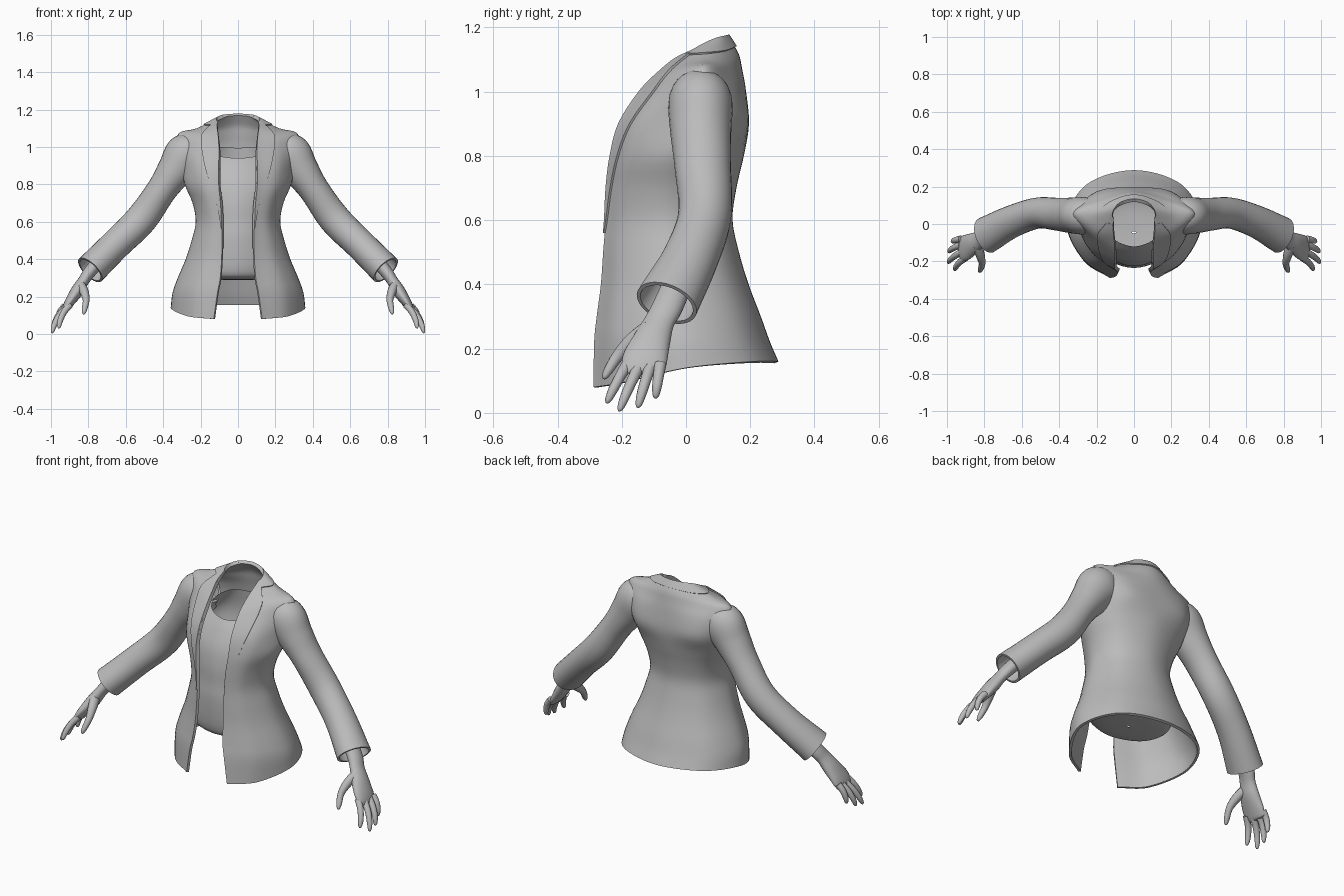
import bpy, bmesh, math
from mathutils import Vector as V

if "Cube" in bpy.data.objects:
    bpy.data.objects.remove(bpy.data.objects["Cube"])

grey = bpy.data.materials.new("plain grey")
grey.diffuse_color = (0.5, 0.5, 0.5, 1)
grey.use_nodes = True
grey.node_tree.nodes["Principled BSDF"].inputs["Base Color"].default_value = grey.diffuse_color


def cr(a, b, c, d, t):
    return 0.5 * (2 * b + (c - a) * t + (2 * a - 5 * b + 4 * c - d) * t * t
                  + (3 * b - a - 3 * c + d) * t ** 3)


def spline(p, s, first=None, last=None):
    i = max(0, min(int(s), len(p) - 2))
    a = p[i - 1] if i else (first or 2 * p[0] - p[1])
    d = p[i + 2] if i + 2 < len(p) else (last or 2 * p[-1] - p[-2])
    return cr(a, p[i], p[i + 1], d, s - i)


def finish(name, bm, thick=0.0):
    me = bpy.data.meshes.new(name)
    bm.to_mesh(me)
    bm.free()
    me.materials.append(grey)
    ob = bpy.data.objects.new(name, me)
    bpy.context.collection.objects.link(ob)
    for f in me.polygons:
        f.use_smooth = True
    m = ob.modifiers.new("mirror", 'MIRROR')
    m.use_clip = True
    m.merge_threshold = 0.0005
    if thick:
        s = ob.modifiers.new("cloth", 'SOLIDIFY')
        s.thickness = thick
        s.offset = -1
    bpy.ops.object.select_all(action='DESELECT')
    ob.select_set(True)
    bpy.context.view_layer.objects.active = ob
    bpy.ops.object.convert(target='MESH')
    bpy.ops.object.shade_smooth_by_angle(angle=math.radians(50))
    return ob


# half section from front edge round to the centre back
def section(z, g, w, yf, yb):
    zs = z if isinstance(z, tuple) else (z,) * 5
    c = (yf + yb) / 2
    xs = (g, 0.75 * w, w, 0.72 * w, 0)
    ys = (yf, c + (yf - c) * 0.68, c, c + (yb - c) * 0.72, yb)
    return [V(p) for p in zip(xs, ys, zs)]


def point(rows, u, v):
    p = [spline([r[k] for r in rows], v) for k in range(5)]

    def flip(q):
        return V((-q.x, q.y, q.z))
    return spline(p, u, flip(p[1]) if abs(p[0].x) < 1e-5 else None, flip(p[3]))


def sheet(name, rows, u_end, v0, v1, nu, nv, lift=0.0, thick=0.0):
    bm = bmesh.new()
    grid = []
    for j in range(nv + 1):
        v = v0 + (v1 - v0) * j / nv
        line = []
        for i in range(nu + 1):
            u = u_end(v) * i / nu
            p = point(rows, u, v)
            if lift:
                e = 0.02
                n = (point(rows, u + e, v) - point(rows, u - e, v)).cross(
                    point(rows, u, v + e) - point(rows, u, v - e))
                p = p + n.normalized() * lift
            if abs(p.x) < 0.001:
                p.x = 0
            line.append(bm.verts.new(p))
        grid.append(line)
    for j in range(nv):
        for i in range(nu):
            bm.faces.new((grid[j][i], grid[j][i + 1], grid[j + 1][i + 1], grid[j + 1][i]))
    return finish(name, bm, thick)


# tube along keys of x, y, z, radius across, radius front to back
def tube(bm, keys, sub=5, sides=20, cap=True):
    pos = [V(k[:3]) for k in keys]
    rad = [V((k[3], k[4], 0)) for k in keys]
    n = (len(keys) - 1) * sub
    rings = []
    for i in range(n + 1):
        s = i / sub
        p, r = spline(pos, s), spline(rad, s)
        t = (spline(pos, min(s + .05, len(keys) - 1)) - spline(pos, max(s - .05, 0))).normalized()
        b = V((0, 1, 0))
        b = (b - t * b.dot(t)).normalized()
        a = b.cross(t)
        rings.append([bm.verts.new(p + a * r.x * math.cos(q) + b * r.y * math.sin(q))
                      for q in (2 * math.pi * k / sides for k in range(sides))])
    for A, B in zip(rings, rings[1:]):
        for k in range(sides):
            m = (k + 1) % sides
            bm.faces.new((A[k], A[m], B[m], B[k]))
    if cap:
        bm.faces.new(rings[-1])
        bm.faces.new(rings[0][::-1])


# jacket body
lower = [((.08, .095, .14, .16, .16), .13, .36, -.288, .288),
         (.22, .11, .35, -.286, .262), (.30, .095, .322, -.278, .233),
         (.40, .088, .28, -.265, .195), (.50, .085, .248, -.258, .165),
         (.60, .085, .226, -.25, .145), (.70, .09, .243, -.245, .157),
         (.80, .10, .285, -.232, .18)]
jacket = [section(*r) for r in lower]
upper = [[(.1, -.205, .9), (.23, -.13, .9), (.305, .04, .9), (.2, .172, .9), (0, .196, .9)],
         [(.1, -.14, 1.0), (.23, -.075, 1.0), (.33, .05, 1.0), (.21, .155, 1.0), (0, .187, 1.0)],
         [(.105, -.08, 1.06), (.22, -.04, 1.06), (.315, .055, 1.075), (.2, .125, 1.065), (0, .175, 1.07)],
         [(.11, -.03, 1.1), (.17, 0, 1.1), (.22, .06, 1.1), (.14, .125, 1.105), (0, .163, 1.12)],
         [(.11, .03, 1.13), (.115, .05, 1.142), (.105, .08, 1.157), (.07, .112, 1.17), (0, .13, 1.175)]]
jacket += [[V(p) for p in r] for r in upper]
sheet("jacket_body", jacket, lambda v: 4, 0, 12, 28, 48, 0, .014)


# lapel widening to the shoulder, and the collar band
def lapel_width(v):
    return .03 + .68 * (v - 4.6) / 4.4 if v < 9 else .71 + .05 * (v - 9)


sheet("lapel", jacket, lapel_width, 4.6, 11.4, 6, 30, .007, .01)
sheet("collar", jacket, lambda v: 4, 11.35, 12, 28, 4, .006, .01)

# inner shirt with rounded base and scooped neckline
shirt_rows = [(.288, 0, .01, -.05, -.04), (.296, 0, .17, -.175, .10),
              (.335, 0, .235, -.222, .15), (.50, 0, .222, -.235, .14),
              (.60, 0, .203, -.228, .122), (.70, 0, .215, -.222, .13),
              (.80, 0, .245, -.2, .15), (.89, 0, .23, -.155, .155),
              ((.94, .955, .985, 1.0, .995), 0, .15, -.12, .145)]
sheet("shirt", [section(*r) for r in shirt_rows], lambda v: 4, 0, 8, 24, 32)

# sleeves with slightly flared cuffs
bm = bmesh.new()
tube(bm, [(.22, .045, 1.0, .08, .085), (.275, .045, .96, .115, .10),
          (.335, .046, .875, .098, .095), (.408, .052, .77, .081, .088),
          (.518, .058, .613, .085, .083), (.655, .012, .477, .082, .087),
          (.79, -.06, .342, .085, .1)], 6, 28, False)
finish("sleeve", bm, .012)

# hands: forearm and palm, then thumb and fingers
bm = bmesh.new()
tube(bm, [(.70, -.01, .44, .038, .045), (.79, -.055, .335, .034, .048),
          (.825, -.082, .285, .03, .047), (.86, -.105, .23, .034, .058),
          (.902, -.128, .168, .026, .07), (.925, -.133, .13, .017, .062),
          (.931, -.134, .12, .006, .045)], 4, 20)
tube(bm, [(.84, -.11, .265, .024, .03), (.822, -.165, .225, .024, .026),
          (.812, -.21, .18, .018, .019), (.82, -.24, .135, .015, .015),
          (.825, -.253, .112, .009, .009), (.827, -.256, .106, .003, .003)], 3, 12)
for base, tip in (((.925, -.08, .15), (.968, -.095, .045)),
                  ((.925, -.112, .14), (.99, -.15, .016)),
                  ((.918, -.148, .14), (.994, -.208, .005)),
                  ((.90, -.18, .155), (.958, -.247, .03))):
    a, b = V(base), V(tip)
    keys = []
    for f, r in ((0, .019), (.35, .017), (.7, .015), (.93, .010), (1, .003)):
        p = a.lerp(b, f) + V((.012, 0, .006)) * math.sin(math.pi * f)
        keys.append((*p, r, r))
    tube(bm, keys, 3, 12)
finish("hand", bm)
